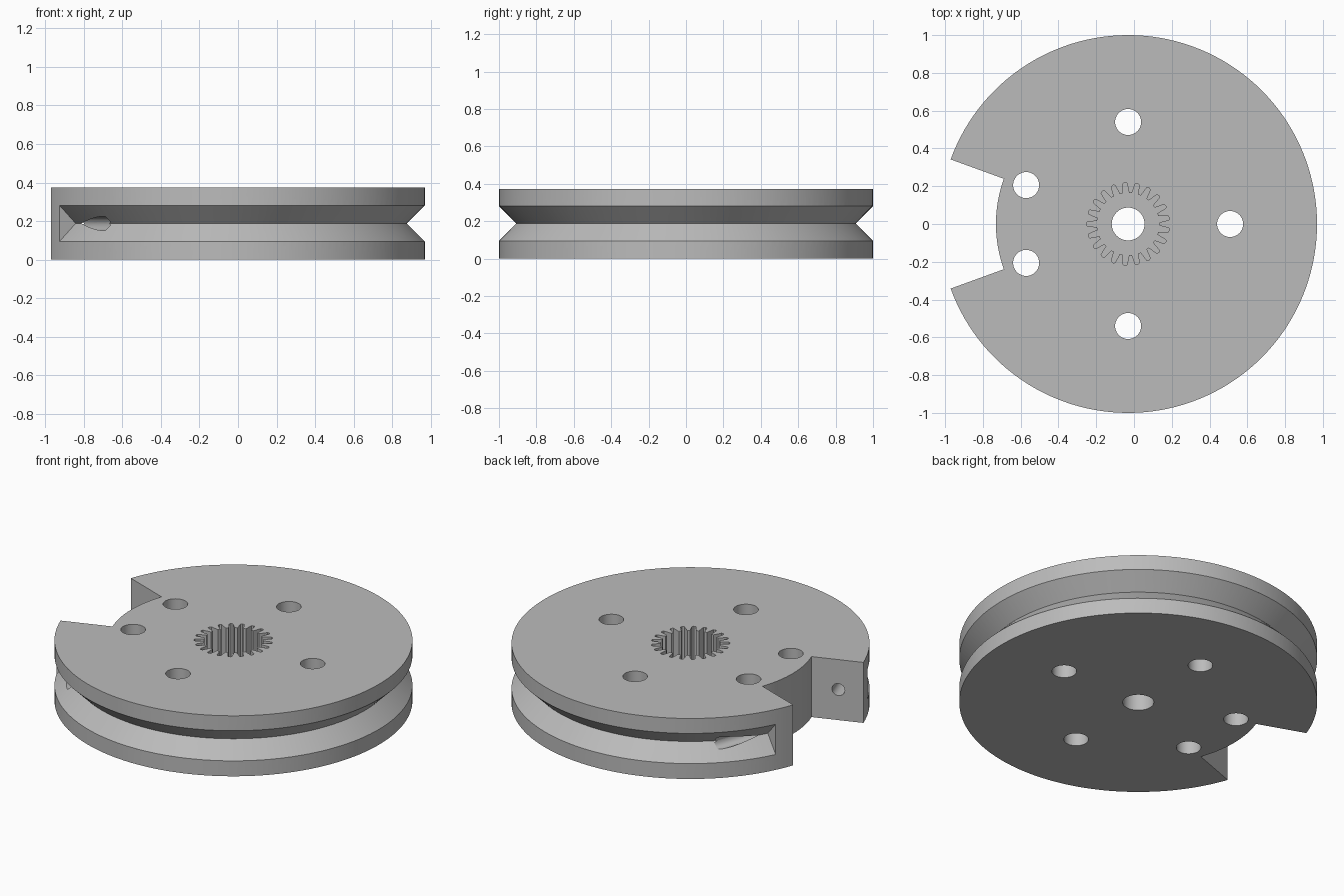
import bpy, bmesh, math
from math import cos, sin, pi, radians, tau
from mathutils import Vector, Matrix

if "Cube" in bpy.data.objects:
    bpy.data.objects.remove(bpy.data.objects["Cube"])

CX, H, R = -0.031, 0.373, 1.0       # disc centre, thickness, radius
GROOVE_END = radians(153.4)         # groove stops short of the notch
NOTCH = radians(160)

grey = bpy.data.materials.new("grey")
grey.diffuse_color = (0.50, 0.50, 0.50, 1)
grey.use_nodes = True
grey.node_tree.nodes["Principled BSDF"].inputs["Base Color"].default_value = grey.diffuse_color


def finish(name, bm):
    bmesh.ops.recalc_face_normals(bm, faces=bm.faces)
    mesh = bpy.data.meshes.new(name)
    bm.to_mesh(mesh)
    bm.free()
    mesh.materials.append(grey)
    ob = bpy.data.objects.new(name, mesh)
    bpy.context.collection.objects.link(ob)
    return ob


def prism(name, outline, z0, z1):
    """Extrude a closed outline, given about the disc centre, from z0 to z1."""
    bm = bmesh.new()
    face = bm.faces.new([bm.verts.new((x + CX, y, z0)) for x, y in outline])
    top = bmesh.ops.extrude_face_region(bm, geom=[face])["geom"]
    verts = [v for v in top if isinstance(v, bmesh.types.BMVert)]
    bmesh.ops.translate(bm, verts=verts, vec=(0, 0, z1 - z0))
    return finish(name, bm)


def arc(r, a0, a1, n):
    return [(r * cos(a0 + (a1 - a0) * i / n), r * sin(a0 + (a1 - a0) * i / n)) for i in range(n + 1)]


def circle(r, n, x=0, y=0):
    return [(x + px, y + py) for px, py in arc(r, 0, tau, n)[:-1]]


# Solid disc
wheel = prism("pulley_wheel", circle(R, 144), 0, H)
cutters = []

# V groove around the rim
bm = bmesh.new()
profile = [(0.907, 0.188), (1.0, 0.281), (1.05, 0.281), (1.05, 0.095), (1.0, 0.095)]
steps = 124
rings = []
for i in range(steps + 1):
    a = -GROOVE_END + 2 * GROOVE_END * i / steps
    rings.append([bm.verts.new((CX + r * cos(a), r * sin(a), z)) for r, z in profile])
for p, q in zip(rings, rings[1:]):
    for k in range(5):
        m = (k + 1) % 5
        bm.faces.new((p[k], p[m], q[m], q[k]))
bm.faces.new(rings[0])
bm.faces.new(rings[-1])
cutters.append(finish("groove_cutter", bm))

# Wedge notch with a curved inner wall
notch = arc(0.70, NOTCH, tau - NOTCH, 16) + [(1.2 * cos(NOTCH), -1.2 * sin(NOTCH)), (1.2 * cos(NOTCH), 1.2 * sin(NOTCH))]
cutters.append(prism("notch_cutter", notch, -0.1, H + 0.1))

# Cable holes from the notch walls into the groove
for side in (1, -1):
    start = Vector((CX + 0.855 * cos(NOTCH), side * 0.855 * sin(NOTCH), 0.188))
    along = Vector((sin(NOTCH), -side * cos(NOTCH), 0))
    bm = bmesh.new()
    place = Matrix.Translation(start + along * 0.18) @ along.to_track_quat('Z', 'Y').to_matrix().to_4x4()
    bmesh.ops.create_cone(bm, cap_ends=True, segments=32, radius1=0.037, radius2=0.037, depth=0.46, matrix=place)
    cutters.append(finish("cable_hole_cutter", bm))

# Five mounting holes and the centre bore
for x, y in ((0.54, 0), (0, 0.54), (0, -0.54), (-0.54, 0.206), (-0.54, -0.206)):
    cutters.append(prism("mount_hole_cutter", circle(0.069, 40, x, y), -0.1, H + 0.1))
cutters.append(prism("bore_cutter", circle(0.087, 40), -0.1, H + 0.1))

# Toothed socket in the top
teeth = 21
spline = []
for i in range(teeth):
    a = pi + tau * i / teeth
    for f, r in ((-0.34, 0.165), (-0.17, 0.216), (0, 0.221), (0.17, 0.216), (0.34, 0.165)):
        spline.append((r * cos(a + f * tau / teeth), r * sin(a + f * tau / teeth)))
cutters.append(prism("socket_cutter", spline, H - 0.22, H + 0.1))

# Cut everything, then drop the cutters
bpy.context.view_layer.objects.active = wheel
wheel.select_set(True)
for c in cutters:
    mod = wheel.modifiers.new("cut", 'BOOLEAN')
    mod.operation, mod.solver, mod.object = 'DIFFERENCE', 'EXACT', c
    bpy.ops.object.modifier_apply(modifier=mod.name)
    bpy.data.objects.remove(c)
bpy.ops.object.shade_smooth_by_angle(angle=radians(25))
